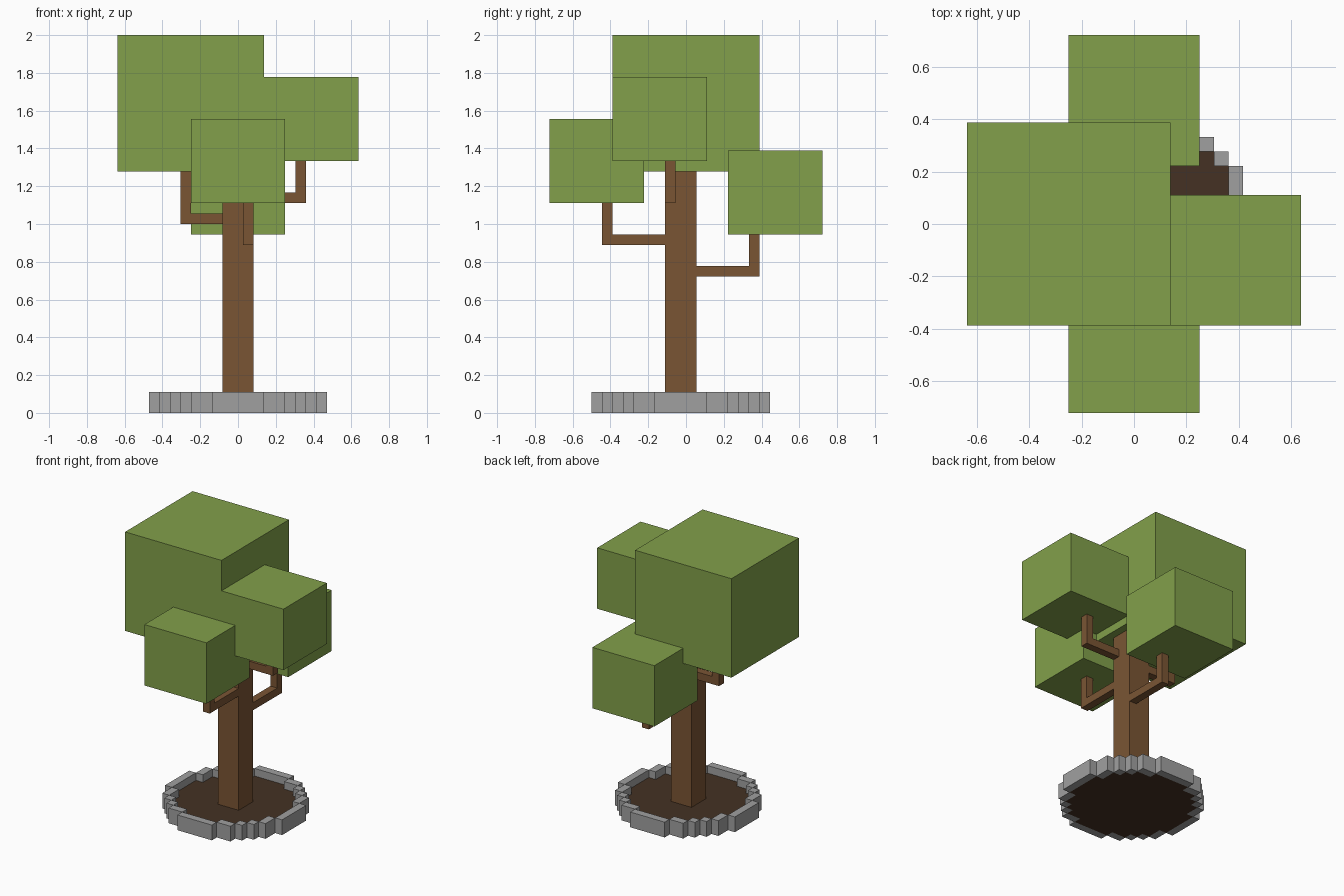
import bpy, bmesh
from mathutils import Vector, Matrix

U = 1 / 18  # one block

if "Cube" in bpy.data.objects:
    bpy.data.objects.remove(bpy.data.objects["Cube"], do_unlink=True)


def material(name, rgb):
    m = bpy.data.materials.new(name)
    m.use_nodes = True
    m.diffuse_color = (*rgb, 1)
    m.node_tree.nodes["Principled BSDF"].inputs["Base Color"].default_value = (*rgb, 1)
    return m


LEAF = material("leaf green", (0.223, 0.352, 0.069))
BARK = material("bark brown", (0.195, 0.091, 0.034))
SOIL = material("dark soil", (0.058, 0.031, 0.017))
STONE = material("stone grey", (0.352, 0.352, 0.352))


def add_box(bm, lo, hi):
    lo, hi = Vector(lo), Vector(hi)
    mat = Matrix.Translation((lo + hi) / 2) @ Matrix.Diagonal((*(hi - lo), 1))
    bmesh.ops.create_cube(bm, size=1, matrix=mat)


def add_prism(bm, points, offset):
    """Extrude a closed polygon along an offset."""
    face = bm.faces.new([bm.verts.new(p) for p in points])
    ext = bmesh.ops.extrude_face_region(bm, geom=[face], use_keep_orig=True)
    moved = [v for v in ext["geom"] if isinstance(v, bmesh.types.BMVert)]
    bmesh.ops.translate(bm, verts=moved, vec=offset)


def finish(name, bm, mat):
    bmesh.ops.recalc_face_normals(bm, faces=bm.faces)
    bmesh.ops.scale(bm, vec=(U, U, U), verts=bm.verts)
    me = bpy.data.meshes.new(name)
    bm.to_mesh(me)
    bm.free()
    me.materials.append(mat)
    obj = bpy.data.objects.new(name, me)
    bpy.context.collection.objects.link(obj)
    return obj


def box(name, lo, hi, mat):
    bm = bmesh.new()
    add_box(bm, lo, hi)
    return finish(name, bm, mat)


def quarter_turn(x, y, n):
    for _ in range(n):
        x, y = -y, x
    return x, y


# Stone ring: five straight runs per quarter, turned four times
CY = -0.5
RUNS = [(-2.5, 7.5, 2.5, 8.5), (2.5, 6.5, 4.5, 7.5), (4.5, 5.5, 5.5, 6.5),
        (5.5, 4.5, 6.5, 5.5), (6.5, 2.5, 7.5, 4.5)]
bm = bmesh.new()
for n in range(4):
    for x0, y0, x1, y1 in RUNS:
        (ax, ay), (bx, by) = quarter_turn(x0, y0, n), quarter_turn(x1, y1, n)
        add_box(bm, (min(ax, bx), min(ay, by) + CY, 0), (max(ax, bx), max(ay, by) + CY, 2))
finish("stone_ring", bm, STONE)

# Stepped round soil bed inside the ring
QUARTER = [(7.5, 2.5), (6.5, 2.5), (6.5, 4.5), (5.5, 4.5), (5.5, 5.5),
           (4.5, 5.5), (4.5, 6.5), (2.5, 6.5), (2.5, 7.5)]
outline = [quarter_turn(x, y, n) for n in range(4) for x, y in QUARTER]
bm = bmesh.new()
add_prism(bm, [(x, y + CY, 0) for x, y in outline], (0, 0, 1))
finish("soil_bed", bm, SOIL)

# Trunk
box("trunk", (-1.5, -2, 1), (1.5, 1, 23), BARK)


# Branches: an L profile running out from the trunk and then up
def branch(name, axis, start, end, side, z, top):
    inner = end - 1 if end > start else end + 1
    profile = [(start, z), (end, z), (end, top), (inner, top), (inner, z + 1), (start, z + 1)]
    if axis == "x":
        points, offset = [(d, side, h) for d, h in profile], (0, 1, 0)
    else:
        points, offset = [(side, d, h) for d, h in profile], (1, 0, 0)
    bm = bmesh.new()
    add_prism(bm, points, offset)
    finish(name, bm, BARK)


branch("front_branch", "y", -2, -8, 0.5, 16, 20)
branch("back_branch", "y", 1, 7, 0.5, 13, 17)
branch("left_branch", "x", 1.5, 6.5, -2, 20, 24)
branch("right_branch", "x", -1.5, -5.5, 0, 18, 23)

# Leaf blocks
box("crown_leaves", (-11.5, -7, 23), (2.5, 7, 36), LEAF)
box("left_leaves", (2.5, -7, 24), (11.5, 2, 32), LEAF)
box("front_leaves", (-4.5, -13, 20), (4.5, -4, 28), LEAF)
box("back_leaves", (-4.5, 4, 17), (4.5, 13, 25), LEAF)
